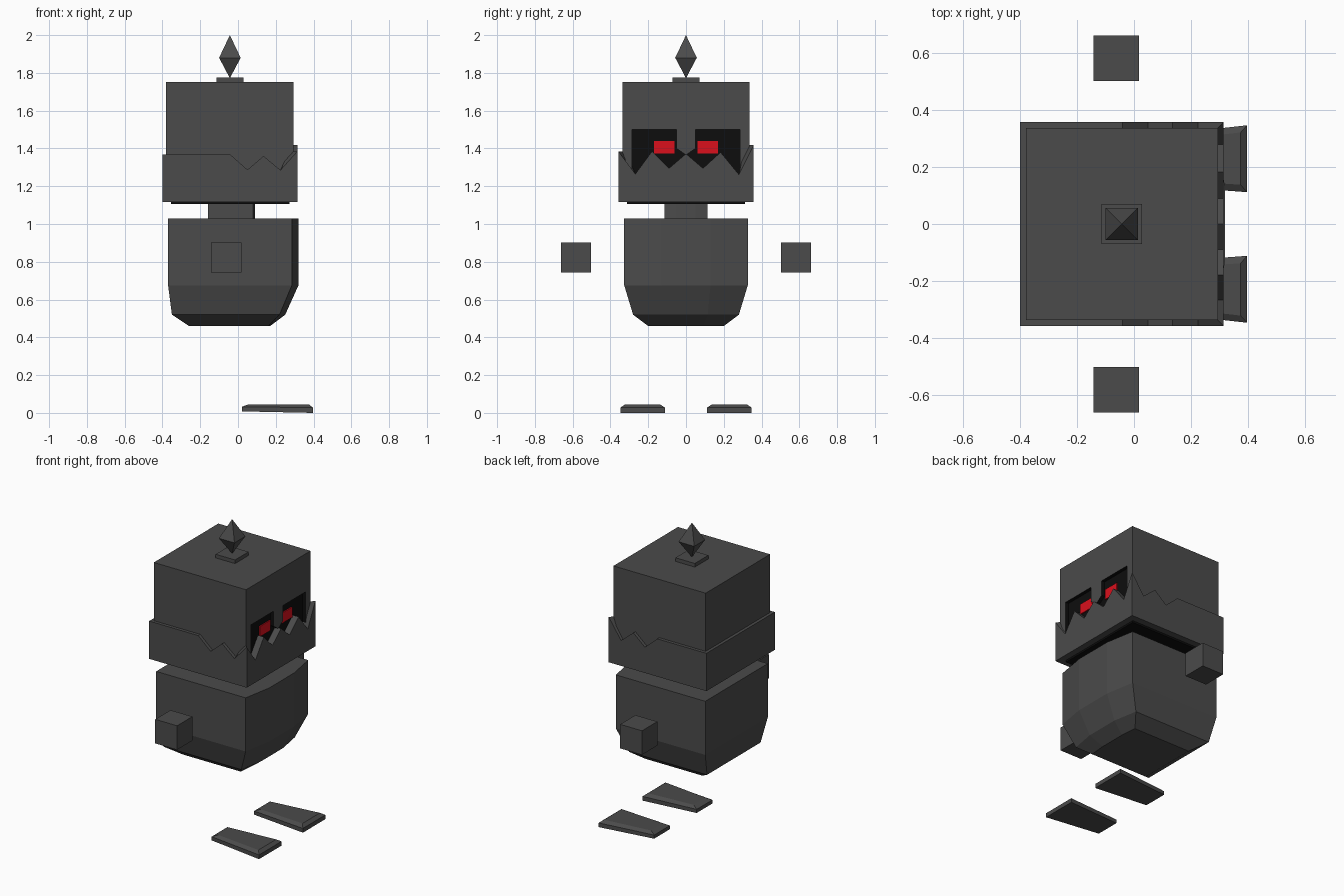
import bpy, bmesh

if "Cube" in bpy.data.objects:
    bpy.data.objects.remove(bpy.data.objects["Cube"])


def material(name, rgb):
    m = bpy.data.materials.new(name)
    m.diffuse_color = (*rgb, 1)
    m.use_nodes = True
    m.node_tree.nodes["Principled BSDF"].inputs["Base Color"].default_value = m.diffuse_color
    return m


GREY = material("dark_grey", (0.07, 0.07, 0.07))
BLACK = material("black", (0.004, 0.004, 0.004))
RED = material("red", (0.7, 0.005, 0.012))


def finish(name, bm, *mats):
    bmesh.ops.recalc_face_normals(bm, faces=bm.faces)
    mesh = bpy.data.meshes.new(name)
    bm.to_mesh(mesh)
    bm.free()
    for m in mats or (GREY,):
        mesh.materials.append(m)
    ob = bpy.data.objects.new(name, mesh)
    bpy.context.collection.objects.link(ob)
    return ob


def loft(name, rings, mat=GREY, closed=False):
    """Skin a list of equal-length point rings; cap the ends or join them."""
    bm = bmesh.new()
    vs = [[bm.verts.new(p) for p in r] for r in rings]
    n = len(rings[0])
    for a, b in zip(vs, vs[1:] + (vs[:1] if closed else [])):
        for i in range(n):
            j = (i + 1) % n
            bm.faces.new((a[i], a[j], b[j], b[i]))
    if not closed:
        bm.faces.new(vs[0])
        bm.faces.new(vs[-1])
    return finish(name, bm, mat)


def box(name, x0, x1, y0, y1, z0, z1, mat=GREY):
    base = [(x0, y0), (x1, y0), (x1, y1), (x0, y1)]
    return loft(name, [[(x, y, z) for x, y in base] for z in (z0, z1)], mat)


def bulged(back, front, mid, half, half_mid, z):
    """Box outline whose +x side bows outwards."""
    return [(back, -half, z), (front, -half, z), (mid, -half_mid, z),
            (mid, half_mid, z), (front, half, z), (back, half, z)]


# Torso with tapered bottom, and neck
loft("torso", [bulged(-.26, .16, .17, .20, .09, .46),
               bulged(-.35, .22, .25, .28, .115, .52),
               bulged(-.37, .285, .32, .327, .13, .675),
               bulged(-.37, .285, .32, .327, .13, 1.03)])
loft("neck", [bulged(-.16, .08, .09, .115, .05, z) for z in (1.02, 1.12)])

# Head block with a black core showing below and through the eye openings
box("head", -.38, .27, -.337, .337, 1.12, 1.752)
box("head_core", -.355, .272, -.312, .312, 1.105, 1.6, BLACK)

# Face plate: one profile with both eye openings, black reveals
half = [(0, 1.365), (.05, 1.40), (.05, 1.50), (.287, 1.50), (.287, 1.2),
        (.337, 1.2), (.337, 1.752)]
outline = half + [(-y, z) for y, z in reversed(half[1:])]
plate = loft("face_plate", [[(x, y, z) for y, z in outline] for x in (.27, .295)])
plate.data.materials.append(BLACK)
for p in plate.data.polygons:
    if abs(p.normal.x) < .5 and abs(p.center.y) < .3 and p.center.z < 1.6:
        p.material_index = 1

# Glowing eyes
for side, s in (("left", 1), ("right", -1)):
    y = sorted((s * .06, s * .17))
    box(side + "_eye", .265, .279, *y, 1.372, 1.44, RED)

# Jagged jaw band around the head: (x, y, top z)
X, Y = .315, .358
side_teeth = [(-.40, 1.367), (-.04, 1.367), (.05, 1.287), (.135, 1.36), (.225, 1.285)]
front_teeth = [(-Y, 1.385), (-.268, 1.265), (-.18, 1.385), (-.09, 1.295), (0, 1.372),
               (.09, 1.295), (.183, 1.38), (.28, 1.262), (Y, 1.417)]
rim = [(x, -Y, z) for x, z in side_teeth]
rim += [(X, y, z) for y, z in front_teeth]
rim += [(x, Y, z) for x, z in reversed(side_teeth)]


def inset(x, y, d=.045):
    return max(-.40 + d, min(X - d, x)), max(-Y + d, min(Y - d, y))


loft("jaw", [[(x, y, 1.117) for x, y, z in rim],
             list(rim),
             [(*inset(x, y), z) for x, y, z in rim],
             [(*inset(x, y), 1.117) for x, y, z in rim]], closed=True)

# Crest on top of the head
CX = -.043
box("crest_base", CX - .071, CX + .071, -.071, .071, 1.745, 1.776)
bm = bmesh.new()
mid = [bm.verts.new((CX + a * .057, b * .057, 1.88))
       for a, b in ((-1, -1), (1, -1), (1, 1), (-1, 1))]
for z in (1.772, 2.0):
    tip = bm.verts.new((CX, 0, z))
    for i in range(4):
        bm.faces.new((mid[i], mid[(i + 1) % 4], tip))
finish("crest_gem", bm)

# Floating hands and feet
for side, s in (("left", 1), ("right", -1)):
    y = sorted((s * .503, s * .663))
    box(side + "_hand", -.142, .018, *y, .743, .902)
    rings = [[(.02, .14, .008), (.397, .112, 0), (.397, .347, 0), (.02, .305, .008)],
             [(.02, .14, .032), (.397, .112, .028), (.397, .347, .028), (.02, .305, .032)],
             [(.055, .16, .045), (.375, .138, .045), (.375, .322, .045), (.055, .285, .045)]]
    loft(side + "_foot", [[(x, s * v, z) for x, v, z in r] for r in rings])
